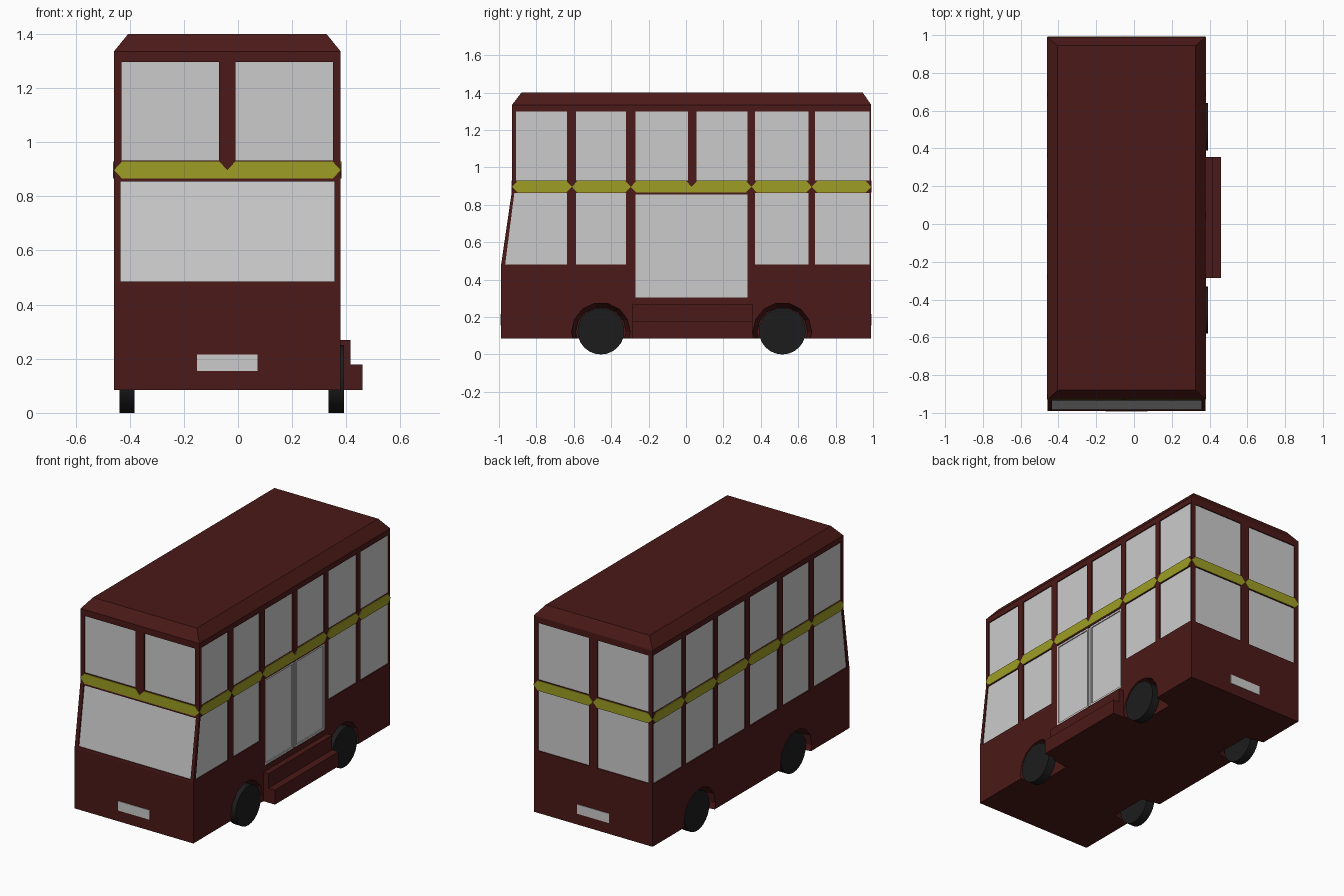
import bpy, bmesh, math
from mathutils import Vector, Matrix

if "Cube" in bpy.data.objects:
    bpy.data.objects.remove(bpy.data.objects["Cube"])

XL, XR, YF, YB = -0.458, 0.379, -0.93, 0.99
CX = (XL + XR) / 2


def material(name, rgb):
    m = bpy.data.materials.new(name)
    m.diffuse_color = (*rgb, 1)
    m.use_nodes = True
    m.node_tree.nodes["Principled BSDF"].inputs["Base Color"].default_value = m.diffuse_color
    return m


RED = material("dark_red", (0.07, 0.010, 0.009))
YELLOW = material("yellow", (0.34, 0.34, 0.018))
BLACK = material("tyre_black", (0.012, 0.012, 0.012))


def finish(name, bm, mat=None):
    bmesh.ops.recalc_face_normals(bm, faces=bm.faces)
    me = bpy.data.meshes.new(name)
    bm.to_mesh(me)
    bm.free()
    ob = bpy.data.objects.new(name, me)
    bpy.context.collection.objects.link(ob)
    if mat:
        me.materials.append(mat)
    return ob


def prism(bm, pts, n, a, b):
    """Extrude a flat outline along n from offset a to offset b."""
    lo = [bm.verts.new(Vector(p) + n * a) for p in pts]
    hi = [bm.verts.new(Vector(p) + n * b) for p in pts]
    bm.faces.new(lo)
    bm.faces.new(hi)
    for i in range(len(pts)):
        j = (i + 1) % len(pts)
        bm.faces.new((lo[i], lo[j], hi[j], hi[i]))


def box(bm, x0, x1, y0, y1, z0, z1):
    prism(bm, [(x0, y0, z0), (x1, y0, z0), (x1, y1, z0), (x0, y1, z0)],
          Vector((0, 0, 1)), 0, z1 - z0)


def cylinder(bm, x, y, z, r1, r2, depth, n):
    m = Matrix.Translation((x, y, z)) @ Matrix.Rotation(math.pi / 2, 4, 'Y')
    bmesh.ops.create_cone(bm, cap_ends=True, segments=n, radius1=r1, radius2=r2,
                          depth=depth, matrix=m)


def rect(u0, u1, v0, v1):
    return [(u0, v0), (u1, v0), (u1, v1), (u0, v1)]


def nose(v):
    return -0.99 + 0.06 * min(max((v - 0.47) / 0.41, 0), 1)


# Body: stacked rectangles with a leaning nose and chamfered roof
bm = bmesh.new()
rings = []
for z, x0, x1, y0, y1 in [(0.085, XL, XR, -0.99, YB), (0.47, XL, XR, -0.99, YB),
                          (0.88, XL, XR, YF, YB), (1.335, XL, XR, YF, YB),
                          (1.4, XL + 0.053, XR - 0.053, -0.88, 0.945)]:
    rings.append([bm.verts.new((x, y, z)) for x, y in rect(x0, x1, y0, y1)])
for r, s in zip(rings, rings[1:]):
    for i in range(4):
        j = (i + 1) % 4
        bm.faces.new((r[i], r[j], s[j], s[i]))
bm.faces.new(rings[0])
bm.faces.new(rings[-1])
body = finish("body", bm, RED)

# Each wall: mapping from (u, v) to space, and outward direction
RIGHT = (lambda u, v: (XR, u, v), Vector((1, 0, 0)))
LEFT = (lambda u, v: (XL, u, v), Vector((-1, 0, 0)))
BACK = (lambda u, v: (u, YB, v), Vector((0, 1, 0)))
FRONT = (lambda u, v: (u, YF, v), Vector((0, -1, 0)))
SLOPE = (lambda u, v: (u, nose(v), v), Vector((0, -0.41, 0.06)).normalized())
LOW = (lambda u, v: (u, -0.99, v), Vector((0, -1, 0)))

# Window layout
BAYS = [(-0.91, -0.635), (-0.587, -0.32), (-0.27, 0.01), (0.055, 0.33), (0.37, 0.655), (0.69, 0.98)]
HALVES = [(-0.43, -0.07), (-0.01, 0.35)]
windows = []
for side in (RIGHT, LEFT):
    for i, (a, b) in enumerate(BAYS):
        windows.append((side, rect(a, b, 0.93, 1.30)))
        if i == 0:
            windows.append((side, [(-0.967, 0.48), (b, 0.48), (b, 0.863), (-0.918, 0.863)]))
        elif side is LEFT or i not in (2, 3):
            windows.append((side, rect(a, b, 0.48, 0.863)))
for a, b in HALVES:
    windows += [(FRONT, rect(a, b, 0.932, 1.295)), (BACK, rect(a, b, 0.932, 1.295)),
                (BACK, rect(a, b, 0.48, 0.863))]
windows.append((SLOPE, rect(-0.433, 0.357, 0.485, 0.855)))
door = (RIGHT, rect(-0.27, 0.33, 0.305, 0.855))

# Cut window recesses and tapered wheel arches
bm = bmesh.new()
for (f, n), shape in windows + [door]:
    prism(bm, [f(*p) for p in shape], n, -0.012, 0.02)
for y in (-0.455, 0.515):
    cylinder(bm, XR - 0.04, y, 0.12, 0.135, 0.165, 0.16, 14)
    cylinder(bm, XL + 0.04, y, 0.12, 0.165, 0.135, 0.16, 14)
cutter = finish("recess_cutter", bm, RED)
cutter.hide_render = True
mod = body.modifiers.new("recesses", 'BOOLEAN')
mod.object, mod.operation, mod.solver = cutter, 'DIFFERENCE', 'EXACT'
bpy.context.view_layer.objects.active = body
bpy.ops.object.modifier_apply(modifier=mod.name)
bpy.data.objects.remove(cutter)

# Window panes
bm = bmesh.new()
for (f, n), shape in windows:
    prism(bm, [f(*p) for p in shape], n, -0.02, -0.007)
finish("window_panes", bm)

# Double door: leaves with raised rims
bm = bmesh.new()
f, n = RIGHT
prism(bm, [f(*p) for p in door[1]], n, -0.02, -0.008)
for a, b in ((-0.27, 0.02), (0.04, 0.33)):
    c, d, w = 0.305, 0.855, 0.012
    for r in (rect(a, a + w, c, d), rect(b - w, b, c, d),
              rect(a + w, b - w, c, c + w), rect(a + w, b - w, d - w, d)):
        prism(bm, [f(*p) for p in r], n, -0.01, -0.002)
finish("door_leaves", bm)

# Yellow waist band: segments pointed at the pillars
bm = bmesh.new()


def band(wall, a, b, notch=None):
    f, n = wall
    t, m, l, w = 0.929, 0.896, 0.865, 0.03
    top = [(b - w, t), (a + w, t)]
    if notch is not None:
        top[1:1] = [(notch + w, t), (notch, m), (notch - w, t)]
    pts = [(a, m), (a + w, l), (b - w, l), (b, m)] + top
    prism(bm, [f(*p) for p in pts], n, -0.006, 0.003)


EDGES = [YF, -0.61, -0.295, 0.03, 0.35, 0.672, YB]
for i, (a, b) in enumerate(zip(EDGES, EDGES[1:])):
    band(LEFT, a, b)
    if i not in (2, 3):
        band(RIGHT, a, b)
band(RIGHT, -0.295, 0.35, 0.03)
band(FRONT, XL, XR, CX)
band(BACK, XL, CX)
band(BACK, CX, XR)
finish("waist_band", bm, YELLOW)

# Blank number plates
bm = bmesh.new()
for f, n in (LOW, BACK):
    prism(bm, [f(*p) for p in rect(CX - 0.112, CX + 0.112, 0.155, 0.215)], n, -0.006, 0.003)
finish("number_plates", bm)

# Entrance steps
bm = bmesh.new()
box(bm, XR - 0.01, 0.46, -0.285, 0.355, 0.085, 0.178)
box(bm, XR - 0.01, 0.415, -0.285, 0.355, 0.178, 0.27)
finish("entrance_steps", bm, RED)

# Wheels
for end, y in (("front", -0.455), ("rear", 0.515)):
    for side, x in (("right", 0.363), ("left", -0.41)):
        bm = bmesh.new()
        cylinder(bm, x, y, 0.125, 0.125, 0.125, 0.056, 24)
        wheel = finish(f"{end}_{side}_wheel", bm, BLACK)
        bpy.context.view_layer.objects.active = wheel
        wheel.select_set(True)
        bpy.ops.object.shade_smooth_by_angle()
        wheel.select_set(False)
